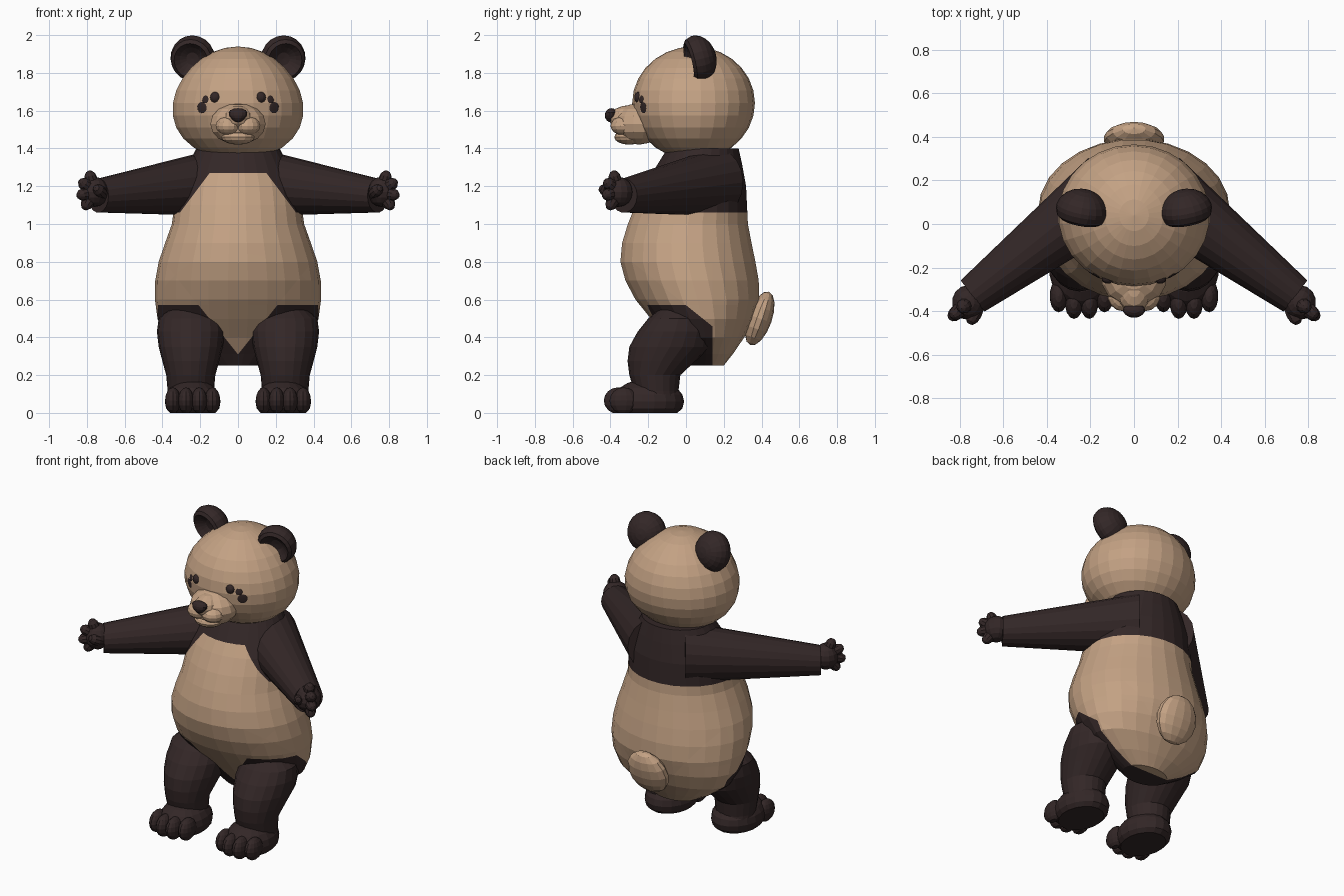
import bpy, bmesh, math
from mathutils import Vector, Matrix

cube = bpy.data.objects.get("Cube")
if cube:
    bpy.data.objects.remove(cube, do_unlink=True)


def material(name, color):
    mat = bpy.data.materials.new(name)
    mat.use_nodes = True
    mat.diffuse_color = color
    mat.node_tree.nodes["Principled BSDF"].inputs["Base Color"].default_value = color
    return mat


tan_fur = material("tan_fur", (0.55, 0.36, 0.23, 1))
dark_fur = material("dark_fur", (0.033, 0.02, 0.02, 1))


def finish(name, bm, *materials):
    """Turn a bmesh into a flat shaded object."""
    bmesh.ops.recalc_face_normals(bm, faces=bm.faces)
    mesh = bpy.data.meshes.new(name)
    bm.to_mesh(mesh)
    bm.free()
    for mat in materials:
        mesh.materials.append(mat)
    obj = bpy.data.objects.new(name, mesh)
    bpy.context.collection.objects.link(obj)
    return obj


def smooth_rows(rows, steps=2):
    """Pass a smooth curve through a few rows of values."""
    rows = [Vector(row) for row in rows]
    padded = [rows[0], *rows, rows[-1]]
    result = []
    for before, start, end, after in zip(padded, padded[1:], padded[2:], padded[3:]):
        for step in range(steps):
            t = step / steps
            bend = (start - end) * 3 + after - before
            ease = before * 2 - start * 5 + end * 4 - after
            result.append(start + ((end - before) * t + ease * t ** 2 + bend * t ** 3) / 2)
    return result + [rows[-1]]


def loft(rings, sides):
    """Skin elliptical rings given as centre and two half axes."""
    bm = bmesh.new()
    loops = []
    for centre, u, v in rings:
        angles = [math.tau * i / sides for i in range(sides)]
        loops.append([bm.verts.new(centre + u * math.cos(a) + v * math.sin(a)) for a in angles])
    for lower, upper in zip(loops, loops[1:]):
        for i in range(sides):
            bm.faces.new((lower[i - 1], lower[i], upper[i], upper[i - 1]))
    bm.faces.new(loops[0])
    bm.faces.new(loops[-1])
    return bm


def upright(rows, sides, x=0):
    """Loft upwards from rows of height, half width, front y and back y."""
    return loft([(Vector((x, (front + back) / 2, z)), Vector((width, 0, 0)),
                  Vector((0, (back - front) / 2, 0)))
                 for z, width, front, back in smooth_rows(rows)], sides)


def placed(centre, radii, axis):
    turn = Vector(axis).to_track_quat('Z', 'Y').to_matrix().to_4x4()
    return Matrix.Translation(centre) @ turn @ Matrix.Diagonal((*radii, 1))


def ellipsoid(bm, centre, radii, axis=(0, 0, 1), sides=14):
    bmesh.ops.create_uvsphere(bm, u_segments=sides, v_segments=sides // 2 + 1, radius=1,
                              matrix=placed(centre, radii, axis))
    return bm


def blob(name, mat, *shape):
    return finish(name, ellipsoid(bmesh.new(), *shape), mat)


def is_below(point, plane):
    origin, normal = plane
    return (point - Vector(origin)).dot(Vector(normal)) < 0


# Torso
torso = upright([
    (0.25, 0.15, 0, 0.2), (0.4, 0.38, -0.1, 0.31), (0.6, 0.44, -0.27, 0.39),
    (0.8, 0.42, -0.35, 0.37), (1, 0.35, -0.31, 0.33), (1.2, 0.32, -0.22, 0.32),
    (1.4, 0.22, -0.1, 0.28)], 26)

# Fur colour borders: cut the torso along planes, then colour the pieces
chest = ((0, 0, 1.06), (0, 0, 1))
bib = [((0, 0, 1.27), (0, 0, 1)), ((0.15, 0, 1.27), (4, 0, 3)), ((0, 0, 0), (0, 1, 0))]
thigh = [((0, 0, 0.57), (0, 0, 1)), ((0, 0.14, 0), (0, 1, 0)),
         ((0, 0, 0.57), (0, 4, 5)), ((0.04, 0, 0.36), (-5, 0, 4))]
for origin, normal in [chest, *bib, *thigh]:
    for flip in (Vector((1, 1, 1)), Vector((-1, 1, 1))):
        bmesh.ops.bisect_plane(torso, geom=torso.verts[:] + torso.edges[:] + torso.faces[:],
                               plane_co=flip * Vector(origin), plane_no=flip * Vector(normal))
for face in torso.faces:
    point = face.calc_center_median()
    point.x = abs(point.x)
    in_bib = all(is_below(point, plane) for plane in bib)
    in_thigh = all(is_below(point, plane) for plane in thigh)
    in_yoke = not is_below(point, chest) and not in_bib
    face.material_index = int(in_yoke or in_thigh)
finish("torso", torso, tan_fur, dark_fur)

# Head: a ball with fuller cheeks than crown
bm = ellipsoid(bmesh.new(), (0, 0.04, 1.64), (0.35, 0.325, 0.3), (0, 0, 1), 26)
for vert in bm.verts:
    vert.co.x *= 1 - 0.4 * (vert.co.z - 1.62)
head = finish("head", bm, tan_fur)

# Muzzle: snout, bridge, lower lip and two upper lip puffs
bm = ellipsoid(bmesh.new(), (0, -0.25, 1.53), (0.15, 0.13, 0.11))
ellipsoid(bm, (0, -0.29, 1.56), (0.08, 0.12, 0.07))
ellipsoid(bm, (0, -0.3, 1.46), (0.09, 0.08, 0.04))
for side in (-1, 1):
    ellipsoid(bm, (0.05 * side, -0.33, 1.52), (0.07, 0.07, 0.05))
finish("muzzle", bm, tan_fur)

# Nose: narrower towards the bottom
bm = ellipsoid(bmesh.new(), (0, -0.395, 1.575), (0.06, 0.035, 0.038))
for vert in bm.verts:
    vert.co.x *= 1 + 8 * (vert.co.z - 1.6)
finish("nose", bm, dark_fur)

# Tail
blob("tail", tan_fur, (0, 0.39, 0.5), (0.14, 0.065, 0.15), (0, 0.35, 1))

bpy.context.view_layer.update()
for side_name, side in (("left", 1), ("right", -1)):
    # Eye, and flat patches laid on the cheek
    blob(side_name + "_eye", dark_fur, (0.12 * side, -0.25, 1.67), (0.028, 0.024, 0.03))
    for part, x, z, radius in (("lower", 0.2, 1.615, 0.03), ("upper", 0.175, 1.66, 0.02)):
        hit, spot, normal, index = head.closest_point_on_mesh((x * side, -0.24, z))
        blob(f"{side_name}_{part}_eye_patch", dark_fur, spot, (radius, radius, 0.004), normal)

    # Ear: a ball whose front half is pressed into a rimmed bowl
    bm = ellipsoid(bmesh.new(), (0, 0, 0), (1, 1, 1), (0, 0, 1), 20)
    for vert in bm.verts:
        if vert.co.z > 0:
            vert.co.z = math.sin(math.pi * vert.co.xy.length ** 3) / 2
    bm.transform(placed((0.24 * side, 0.06, 1.875), (0.12, 0.125, 0.1), (0.2 * side, -1, -0.25)))
    finish(side_name + "_ear", bm, dark_fur)

    # Arm: tapers from the shoulder, out and forward to the wrist
    shoulder, wrist = Vector((0.1 * side, 0.16, 1.22)), Vector((0.74 * side, -0.33, 1.15))
    across = (wrist - shoulder).cross((0, 0, 1)).normalized()
    rings = []
    for i in range(9):
        t = i / 8
        radius = 0.18 - 0.09 * t
        rings.append((shoulder.lerp(wrist, t), across * radius, Vector((0, 0, radius))))
    finish(side_name + "_arm", loft(rings, 18), dark_fur)

    # Paw: a palm with four fanned fingers and a thumb
    palm = Vector((0.76 * side, -0.36, 1.17))
    bm = ellipsoid(bmesh.new(), palm, (0.075, 0.08, 0.08))
    for i in range(4):
        angle = math.radians(70 - 40 * i)
        reach = Vector((0.75 * side * math.cos(angle), -0.65 * math.cos(angle), math.sin(angle)))
        ellipsoid(bm, palm + reach * 0.07, (0.035, 0.035, 0.05), reach, 10)
    ellipsoid(bm, palm - Vector((0.03 * side, 0.05, 0)), (0.035, 0.035, 0.06), (side, -2, 1), 10)
    finish(side_name + "_paw", bm, dark_fur)

    # Leg
    finish(side_name + "_leg", upright([
        (0.05, 0.12, -0.25, -0.03), (0.2, 0.13, -0.3, -0.03), (0.35, 0.17, -0.3, 0.13),
        (0.5, 0.17, -0.2, 0.12), (0.575, 0.06, -0.1, 0)], 20, 0.25 * side), dark_fur)

    # Foot with four toes, flattened on the ground
    bm = ellipsoid(bmesh.new(), (0.24 * side, -0.2, 0.06), (0.15, 0.19, 0.12), (0, 0, 1), 18)
    for i in range(4):
        inset = 0.03 * (i in (0, 3))
        ellipsoid(bm, ((0.135 + 0.07 * i) * side, inset - 0.36, 0.065), (0.042, 0.075, 0.07))
    for vert in bm.verts:
        vert.co.z = max(vert.co.z, 0)
    finish(side_name + "_foot", bm, dark_fur)
